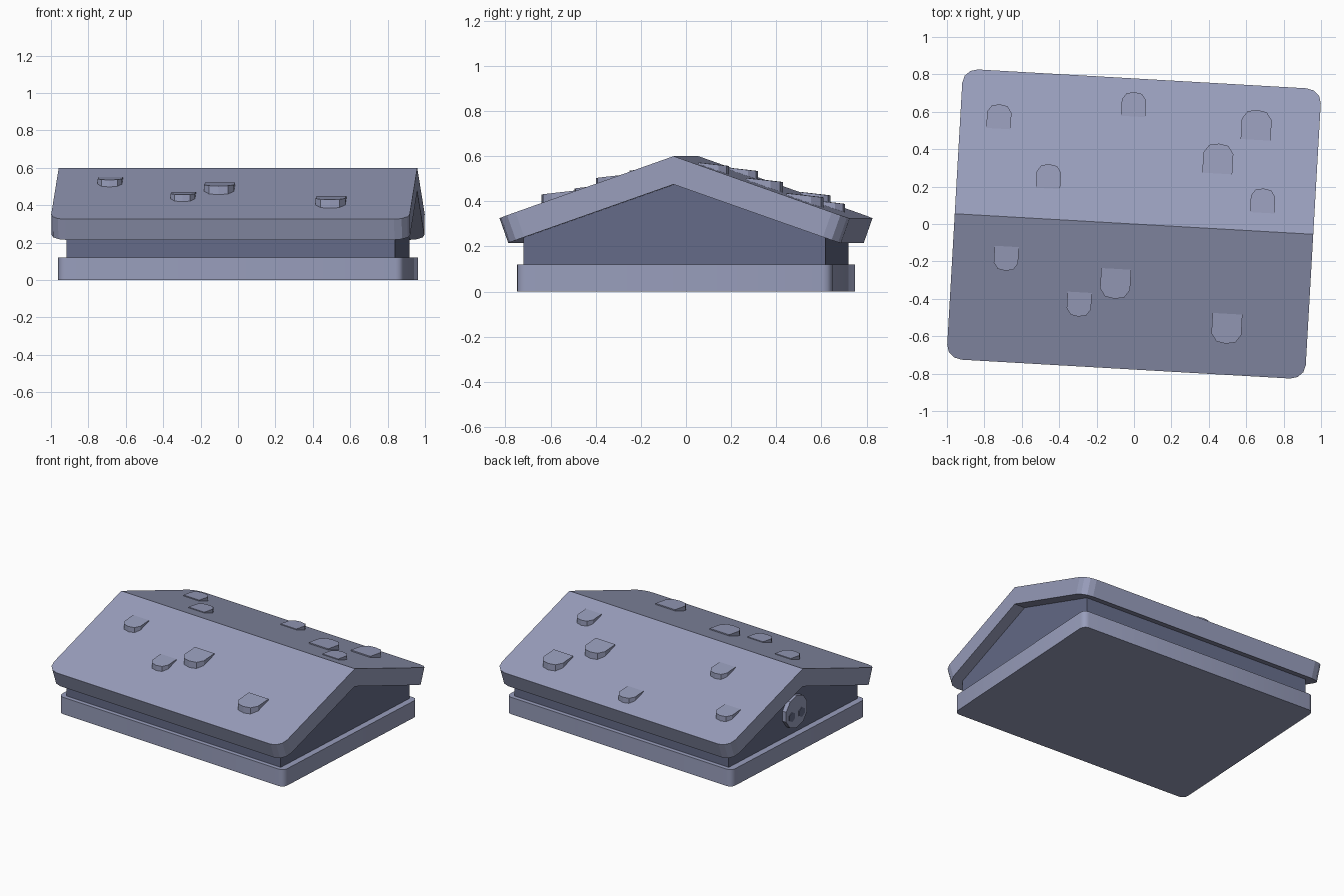
import bpy, bmesh, math
from mathutils import Matrix

if "Cube" in bpy.data.objects:
    bpy.data.objects.remove(bpy.data.objects["Cube"])

TURN = Matrix.Rotation(math.radians(-3.28), 4, 'Z')   # the whole model sits slightly turned
SLOPE = 0.354
RIDGE = 0.60


def material(name, rgb):
    m = bpy.data.materials.new(name)
    m.diffuse_color = (*rgb, 1)
    m.use_nodes = True
    m.node_tree.nodes["Principled BSDF"].inputs["Base Color"].default_value = m.diffuse_color
    return m


light = material("light slate stone", (0.315, 0.34, 0.50))
dark = material("dark slate stone", (0.128, 0.146, 0.245))


def finish(bm, name, mat, smooth=False):
    bmesh.ops.recalc_face_normals(bm, faces=bm.faces)
    bm.transform(TURN)
    me = bpy.data.meshes.new(name)
    bm.to_mesh(me)
    bm.free()
    me.materials.append(mat)
    ob = bpy.data.objects.new(name, me)
    bpy.context.collection.objects.link(ob)
    if smooth:
        bpy.ops.object.select_all(action='DESELECT')
        ob.select_set(True)
        bpy.context.view_layer.objects.active = ob
        bpy.ops.object.shade_smooth_by_angle(angle=math.radians(40))
    return ob


def prism(profile, x0, x1):
    """Closed (y, z) profile swept along x."""
    bm = bmesh.new()
    f = bm.faces.new([bm.verts.new((x0, y, z)) for y, z in profile])
    ext = bmesh.ops.extrude_face_region(bm, geom=[f])
    moved = [v for v in ext["geom"] if isinstance(v, bmesh.types.BMVert)]
    bmesh.ops.translate(bm, verts=moved, vec=(x1 - x0, 0, 0))
    return bm


# Plinth with rounded vertical corners
bm = prism([(-0.70, 0), (0.70, 0), (0.70, 0.12), (-0.70, 0.12)], -0.925, 0.925)
corners = [e for e in bm.edges if abs(e.verts[0].co.z - e.verts[1].co.z) > 0.1]
bmesh.ops.bevel(bm, geom=corners, offset=0.04, segments=3, profile=0.5, affect='EDGES')
finish(bm, "plinth", light, smooth=True)

# Walls with gabled ends, reaching the underside of the lid
finish(prism([(-0.67, 0.11), (0.67, 0.11), (0.67, 0.245), (0, 0.478), (-0.67, 0.245)],
             -0.88, 0.88), "gabled_walls", dark)

# Pitched lid: bent slab, eave edges square to the slope, rounded corners
bm = prism([(0, RIDGE), (0.777, 0.325), (0.738, 0.215), (0, 0.475),
            (-0.738, 0.215), (-0.777, 0.325)], -0.96, 0.96)
corners = [e for e in bm.edges
           if min(abs(v.co.y) for v in e.verts) > 0.7
           and abs(e.verts[0].co.z - e.verts[1].co.z) > 0.05]
bmesh.ops.bevel(bm, geom=corners, offset=0.08, segments=3, profile=0.5, affect='EDGES')
finish(bm, "pitched_lid", light)

# Raised shingles: wedge plates, flush toward the ridge and lifted at the rounded end
# (world x centre, y at ridge end, direction of slope, size)
SHINGLES = [(-0.725, 0.51, 1, 0.13), (-0.46, 0.19, 1, 0.13), (-0.005, 0.575, 1, 0.13),
            (0.65, 0.45, 1, 0.16), (0.445, 0.27, 1, 0.16), (0.685, 0.06, 1, 0.13),
            (-0.68, -0.12, -1, 0.13), (-0.095, -0.24, -1, 0.16),
            (-0.29, -0.365, -1, 0.13), (0.5, -0.48, -1, 0.16)]
OUTLINE = [(-0.5, 0), (-0.5, 0.68), (-0.32, 0.94), (0, 1.0), (0.32, 0.94), (0.5, 0.68), (0.5, 0)]
back = TURN.inverted()
for i, (wx, wy, side, size) in enumerate(SHINGLES):
    start = back @ Matrix.Translation((wx, wy, 0)).to_translation()
    bm = bmesh.new()
    rings = []
    for top in (False, True):
        ring = []
        for a, b in OUTLINE:
            x, y = start.x + a * size, start.y + side * b * size
            lift = size * (0.05 + 0.24 * b) if top else -0.02
            ring.append(bm.verts.new((x, y, RIDGE - SLOPE * abs(y) + lift)))
        rings.append(ring)
        bm.faces.new(ring)
    n = len(OUTLINE)
    for k in range(n):
        j = (k + 1) % n
        bm.faces.new((rings[0][k], rings[0][j], rings[1][j], rings[1][k]))
    finish(bm, f"shingle_{i + 1}", light)


def end_disc(name, y, z, radius, sides, x, depth, mat):
    """Low cylinder or block facing -x on the gable end."""
    pts = [(y + radius * math.cos((k + 0.5) * math.tau / sides),
            z + radius * math.sin((k + 0.5) * math.tau / sides)) for k in range(sides)]
    finish(prism(pts, x - depth, x), name, mat)


# Small round medallion with two inset marks on the left gable
end_disc("medallion", 0, 0.28, 0.115, 10, -0.875, 0.035, light)
for s in (-1, 1):
    end_disc(f"medallion_mark_{'left' if s > 0 else 'right'}", s * 0.05, 0.26, 0.034, 6,
             -0.905, 0.009, dark)
